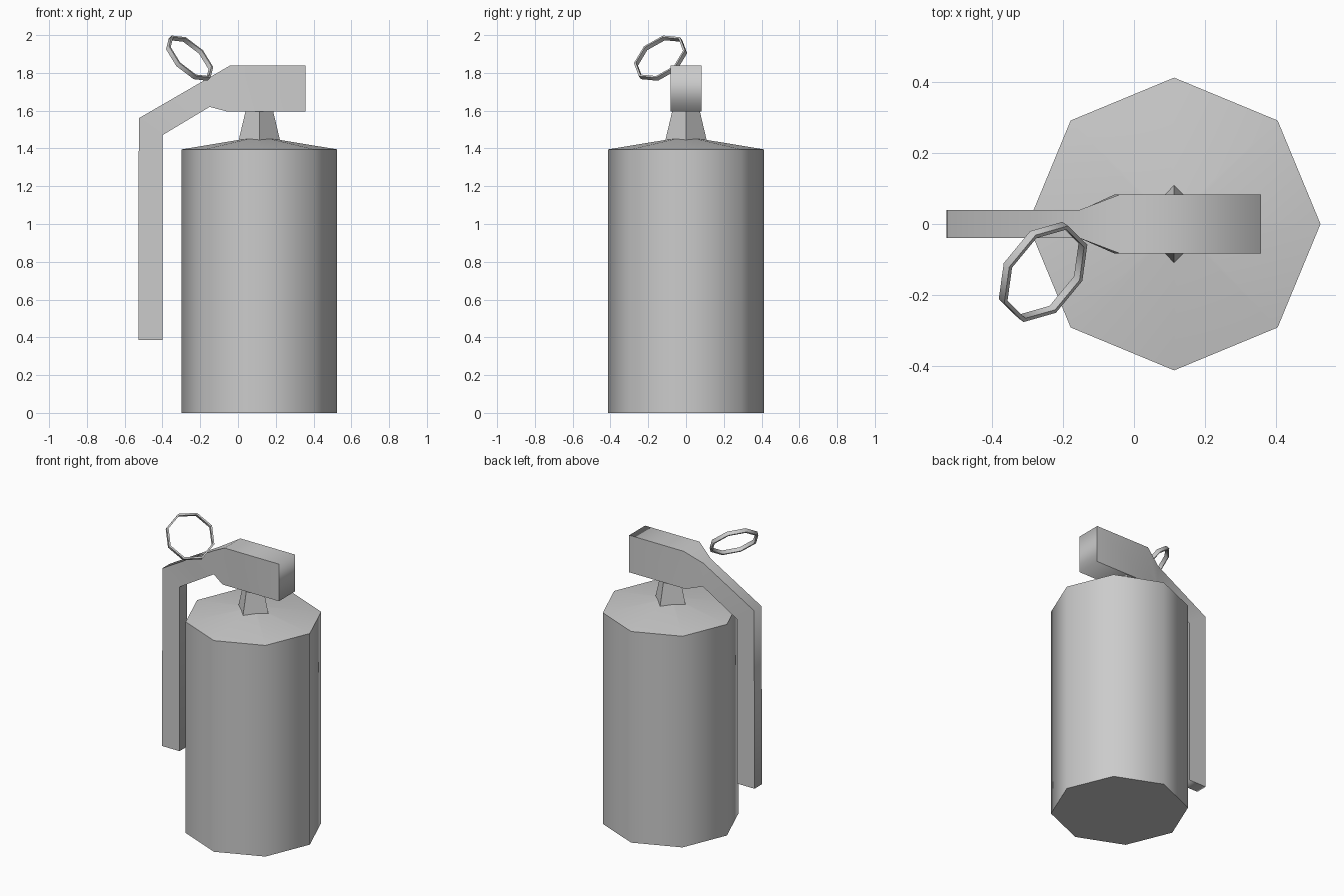
import bpy, bmesh, math
from mathutils import Vector, Matrix

cube = bpy.data.objects.get("Cube")
if cube:
    bpy.data.objects.remove(cube, do_unlink=True)

grey = bpy.data.materials.new("plain_grey")
grey.use_nodes = True
colour = (0.6, 0.6, 0.6, 1)
grey.diffuse_color = colour
grey.node_tree.nodes["Principled BSDF"].inputs["Base Color"].default_value = colour

AXIS_X = 0.113


def finish(name, bm, smooth_angle=None):
    bmesh.ops.recalc_face_normals(bm, faces=bm.faces)
    mesh = bpy.data.meshes.new(name)
    bm.to_mesh(mesh)
    bm.free()
    obj = bpy.data.objects.new(name, mesh)
    bpy.context.collection.objects.link(obj)
    mesh.materials.append(grey)
    if smooth_angle:
        bpy.ops.object.select_all(action='DESELECT')
        obj.select_set(True)
        bpy.context.view_layer.objects.active = obj
        bpy.ops.object.shade_smooth_by_angle(angle=math.radians(smooth_angle))
    return obj


def loft(bm, rings, closed=False):
    """Bridge rings of points with quads; cap the ends unless closed."""
    rows = [[bm.verts.new(p) for p in ring] for ring in rings]
    n = len(rows[0])
    pairs = list(zip(rows, rows[1:]))
    if closed:
        pairs.append((rows[-1], rows[0]))
    else:
        bm.faces.new(rows[0])
        bm.faces.new(rows[-1])
    for a, b in pairs:
        for i in range(n):
            j = (i + 1) % n
            bm.faces.new((a[i], a[j], b[j], b[i]))


def polygon(sides, radius, z, phase=0.0):
    angles = [phase + math.tau * i / sides for i in range(sides)]
    return [Vector((radius * math.cos(a), radius * math.sin(a), z)) for a in angles]


def upright(sides, profile):
    """Stack of regular polygons around the canister axis."""
    shift = Vector((AXIS_X, 0, 0))
    return [[p + shift for p in polygon(sides, r, z)] for r, z in profile]


# Octagonal canister with a shallow conical lid
bm = bmesh.new()
loft(bm, upright(8, [(0.412, 0), (0.412, 1.395), (0.02, 1.46)]))
finish("canister", bm, 50)

# Tapered four-sided neck
bm = bmesh.new()
loft(bm, upright(4, [(0.115, 1.42), (0.07, 1.61)]))
finish("neck", bm)

# Lever: top point, bottom point (x, z) and half width at each station
stations = [
    ((0.357, 1.84), (0.357, 1.595), 0.083),
    ((-0.04, 1.84), (-0.055, 1.595), 0.083),
    ((-0.155, 1.774), (-0.15, 1.62), 0.039),
    ((-0.525, 1.56), (-0.40, 1.47), 0.039),
    ((-0.528, 0.385), (-0.40, 0.385), 0.039),
]
bm = bmesh.new()
loft(bm, [[(t[0], -w, t[1]), (t[0], w, t[1]), (b[0], w, b[1]), (b[0], -w, b[1])]
          for t, b, w in stations])
lever = finish("lever", bm)

# Soften the lever along its outline but keep its two sides crisp
bm = bmesh.new()
bm.from_mesh(lever.data)
for face in bm.faces:
    face.smooth = True
for edge in bm.edges:
    is_side = [abs(f.normal.y) > 0.5 for f in edge.link_faces]
    edge.smooth = is_side[0] == is_side[1]
bm.to_mesh(lever.data)
bm.free()

# Tilted octagonal pull ring, a thin flat band
bm = bmesh.new()
phase = math.radians(17)
inner, outer, half = 0.141, 0.153, 0.0125
loft(bm, [polygon(8, r, z, phase) for r, z in
          [(outer, -half), (outer, half), (inner, half), (inner, -half)]], closed=True)
normal = Vector((0.62, -0.45, 0.65)).normalized()
u = Vector((0, 0, 1)).cross(normal).normalized()
v = normal.cross(u)
tilt = Matrix((u, v, normal)).transposed().to_4x4()
bm.transform(Matrix.Translation((-0.256, -0.135, 1.878)) @ tilt)
finish("pull_ring", bm, 50)
